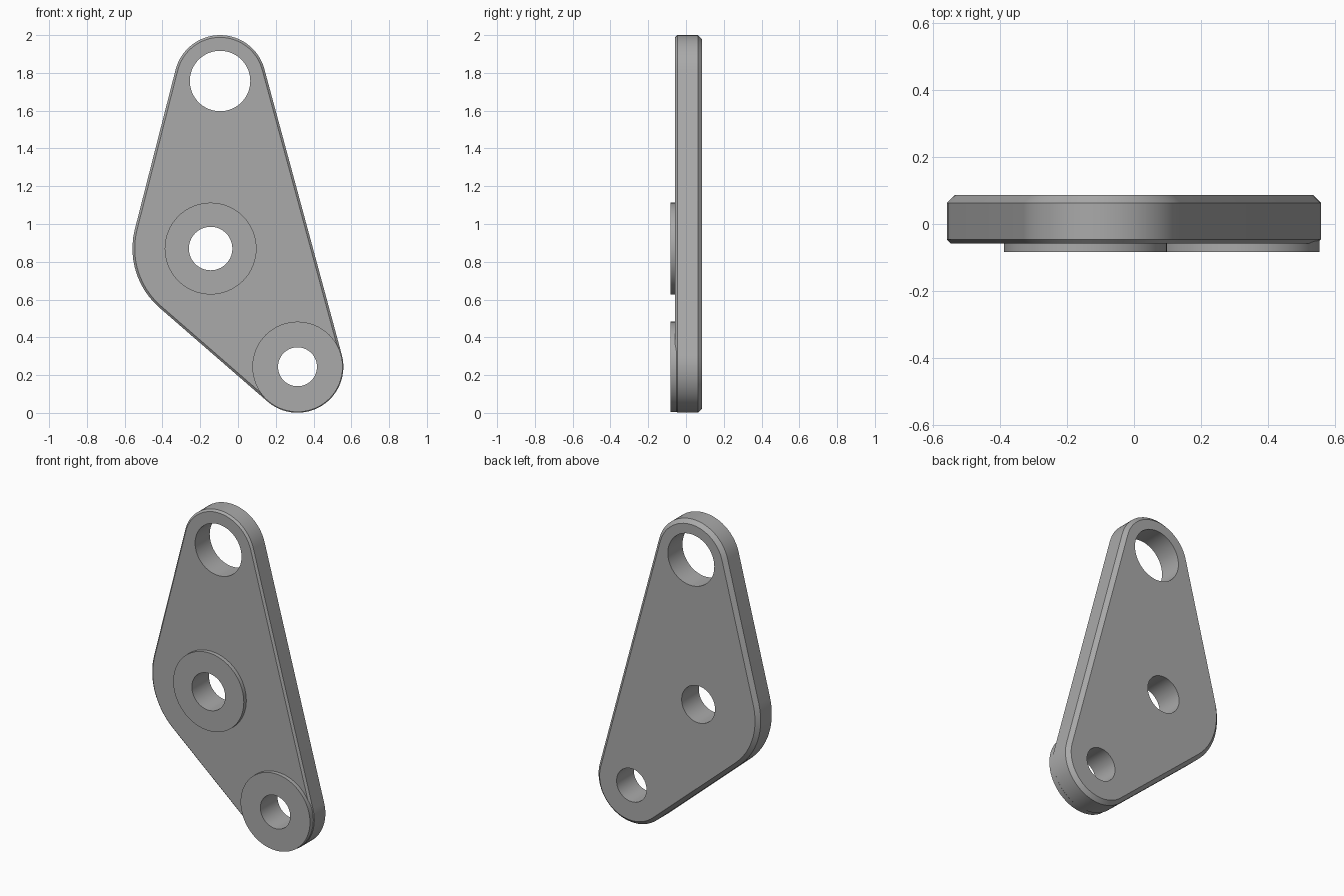
import bpy
import bmesh
from math import acos, atan2, cos, pi, sin, tau

if "Cube" in bpy.data.objects:
    bpy.data.objects.remove(bpy.data.objects["Cube"], do_unlink=True)

SEGMENTS = 64
FRONT, BACK, BOSS_FRONT = -0.058, 0.086, -0.083

# Corner discs of the plate, counter-clockwise: x, z, radius, hole radius
TOP = (-0.095, 1.757, 0.243, 0.16)
MIDDLE = (-0.145, 0.87, 0.414, 0.115)
LOWER = (0.315, 0.244, 0.243, 0.103)
CORNERS = (TOP, MIDDLE, LOWER)

grey = bpy.data.materials.new("plain grey")
grey.use_nodes = True
GREY = (0.40, 0.40, 0.40, 1)
grey.diffuse_color = GREY
grey.node_tree.nodes["Principled BSDF"].inputs["Base Color"].default_value = GREY


def circle(x, z, radius):
    return [(x + radius * cos(tau * i / SEGMENTS), z + radius * sin(tau * i / SEGMENTS))
            for i in range(SEGMENTS)]


def tangent_angle(a, b):
    """Direction of the outward normal on the edge joining two discs."""
    dx, dz = b[0] - a[0], b[1] - a[1]
    return atan2(dz, dx) - acos((a[2] - b[2]) / (dx * dx + dz * dz) ** 0.5)


def outline(inset):
    """Rounded triangle wrapped around the corner discs."""
    points = []
    for i, disc in enumerate(CORNERS):
        start = tangent_angle(CORNERS[i - 1], disc)
        sweep = (tangent_angle(disc, CORNERS[(i + 1) % 3]) - start) % tau
        steps = max(8, round(sweep / tau * SEGMENTS))
        for k in range(steps + 1):
            angle = start + sweep * k / steps
            r = disc[2] - inset
            points.append((disc[0] + r * cos(angle), disc[1] + r * sin(angle)))
    return points


def loft(name, sections, closed=False):
    """Join (y, points) sections; cap both ends unless the loop closes."""
    bm = bmesh.new()
    rings = [[bm.verts.new((x, y, z)) for x, z in pts] for y, pts in sections]
    pairs = list(zip(rings, rings[1:]))
    if closed:
        pairs.append((rings[-1], rings[0]))
    else:
        bm.faces.new(rings[0])
        bm.faces.new(rings[-1])
    for a, b in pairs:
        for i in range(len(a)):
            j = (i + 1) % len(a)
            bm.faces.new((a[i], a[j], b[j], b[i]))
    bmesh.ops.recalc_face_normals(bm, faces=bm.faces[:])
    mesh = bpy.data.meshes.new(name)
    bm.to_mesh(mesh)
    bm.free()
    mesh.materials.append(grey)
    obj = bpy.data.objects.new(name, mesh)
    bpy.context.collection.objects.link(obj)
    return obj


def finish(obj):
    bpy.ops.object.select_all(action="DESELECT")
    obj.select_set(True)
    bpy.context.view_layer.objects.active = obj
    for modifier in list(obj.modifiers):
        bpy.ops.object.modifier_apply(modifier=modifier.name)
    bpy.ops.object.shade_smooth_by_angle(angle=pi / 9)


# Plate with a small front chamfer and a wider back chamfer
plate = loft("plate", [(FRONT, outline(0.012)), (FRONT + 0.012, outline(0)),
                       (BACK - 0.023, outline(0)), (BACK, outline(0.023))])

# Three through holes
cutters = []
for x, z, _, hole in CORNERS:
    cutter = loft("hole_cutter", [(-0.2, circle(x, z, hole)), (0.2, circle(x, z, hole))])
    cutter.hide_render = True
    cut = plate.modifiers.new("hole", "BOOLEAN")
    cut.operation, cut.solver, cut.object = "DIFFERENCE", "EXACT", cutter
    cutters.append(cutter)
finish(plate)
for cutter in cutters:
    bpy.data.objects.remove(cutter, do_unlink=True)

# Raised ring bosses on the front, rooted slightly inside the plate
for name, (x, z, _, hole), radius in (("middle_boss", MIDDLE, 0.243),
                                      ("lower_boss", LOWER, 0.239)):
    root = FRONT + 0.014
    finish(loft(name, [(BOSS_FRONT, circle(x, z, hole)), (BOSS_FRONT, circle(x, z, radius)),
                       (root, circle(x, z, radius)), (root, circle(x, z, hole))], closed=True))
